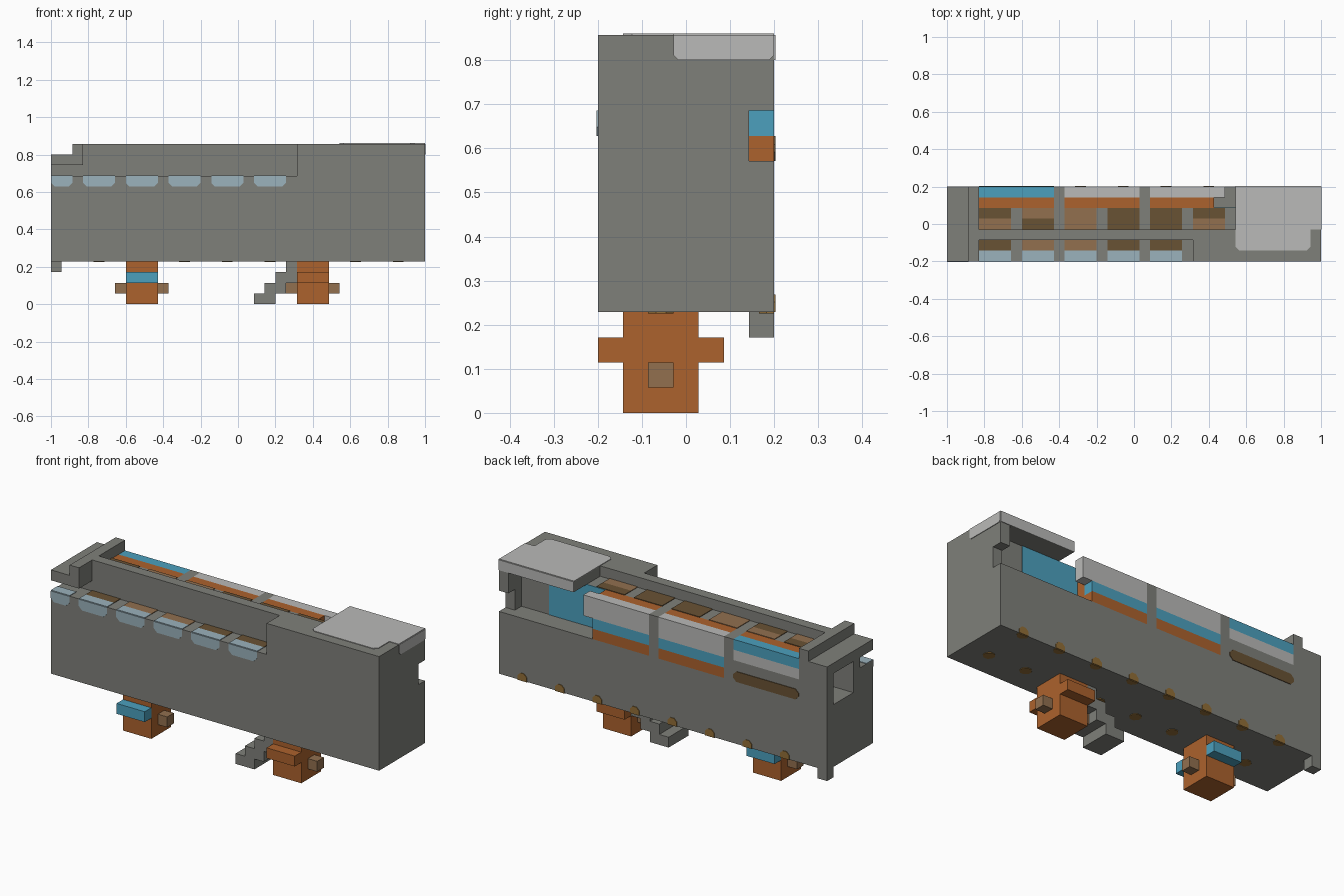
import bpy, bmesh
from mathutils import Vector

if "Cube" in bpy.data.objects:
    bpy.data.objects.remove(bpy.data.objects["Cube"])

U = 2 / 35          # one block of the blocky grid
SKIN = 0.06         # thickness of painted plates, in blocks


def srgb(c):
    return tuple((v / 255 / 12.92) if v < 11 else ((v / 255 + 0.055) / 1.055) ** 2.4 for v in c)


def material(name, *rgb):
    m = bpy.data.materials.new(name)
    m.use_nodes = True
    col = (*srgb(rgb), 1)
    m.diffuse_color = col
    m.node_tree.nodes["Principled BSDF"].inputs["Base Color"].default_value = col
    return m


grey = material("hull_grey", 127, 128, 122)
white = material("panel_white", 186, 186, 184)
blue = material("bright_blue", 76, 160, 190)
pale = material("pale_blue", 155, 178, 188)
orange = material("orange", 172, 98, 45)
tan = material("tan_brown", 146, 112, 79)
dark = material("dark_brown", 105, 82, 52)
amber = material("amber", 146, 110, 55)


def world(x, y, z):
    return Vector(((x - 17.5) * U, (y - 3.5) * U, z * U))


def finish(name, bm, mat):
    bmesh.ops.recalc_face_normals(bm, faces=bm.faces)
    me = bpy.data.meshes.new(name)
    bm.to_mesh(me)
    bm.free()
    me.materials.append(mat)
    ob = bpy.data.objects.new(name, me)
    bpy.context.collection.objects.link(ob)
    return ob


def box(name, mat, x, y, z):
    """Block spanning three (low, high) ranges on the grid."""
    bm = bmesh.new()
    bmesh.ops.create_cube(bm, size=1)
    for v in bm.verts:
        v.co = world(*(r[c > 0] for r, c in zip((x, y, z), v.co)))
    return finish(name, bm, mat)


def plate(name, mat, side, at, a, b, low=0, high=0):
    """Thin painted plate on a plane; low and high chamfer its lower and upper corners."""
    (a0, a1), (b0, b1) = a, b
    pts = [(a0 + low, b0), (a1 - low, b0), (a1, b0 + low), (a1, b1 - high),
           (a1 - high, b1), (a0 + high, b1), (a0, b1 - high), (a0, b0 + low)]
    pts = list(dict.fromkeys(pts))
    out = -SKIN if side in ("front", "bottom") else SKIN

    def place(p, q, d):
        if side in ("front", "back"):
            return world(p, d, q)
        return world(d, p, q) if side == "end" else world(p, q, d)

    bm = bmesh.new()
    inner = [bm.verts.new(place(p, q, at)) for p, q in pts]
    outer = [bm.verts.new(place(p, q, at + out)) for p, q in pts]
    bm.faces.new(inner)
    bm.faces.new(outer)
    for i in range(len(pts)):
        j = (i + 1) % len(pts)
        bm.faces.new((inner[i], inner[j], outer[j], outer[i]))
    return finish(name, bm, mat)


# Hull and raised structure
box("hull", grey, (0, 35), (0, 7), (4, 10))
box("front_rail", grey, (0, 35), (0, 3), (10, 12))
box("front_upper_wall", grey, (3, 23), (2, 3), (12, 15))
box("front_shoulder", grey, (23, 27), (0, 3), (12, 15))
box("cabin_core_lower", grey, (23, 35), (3, 5), (10, 12))
box("cabin_core", grey, (27, 35), (0, 5), (12, 14))
box("cabin_end_wall", grey, (34, 35), (5, 6), (10, 14))
box("cabin_end_hook", grey, (34, 35), (6, 7), (12, 14))
box("cabin_roof", grey, (27, 35), (0, 7), (14, 15))
box("inner_deck", grey, (3, 27), (3, 5), (12, 14))
box("inner_deck_base", grey, (3, 23), (3, 5), (10, 12))

# Open end frame
box("end_plate", grey, (0, 3), (0, 7), (13, 14))
box("end_bar", grey, (2, 3), (0, 7), (14, 15))
box("end_inner_post", grey, (0, 3), (2, 3), (12, 13))
box("end_corner_post", grey, (0, 3), (6, 7), (10, 13))
box("corner_foot", grey, (0, 1), (6, 7), (3, 4))

# White paint on the cabin roof
plate("roof_paint", white, "top", 15, (27, 34), (1, 7), low=0.35)
plate("roof_paint_edge", white, "top", 15, (34, 35), (3, 7))
plate("roof_paint_back", white, "back", 7, (27, 35), (14, 15))
plate("roof_paint_end", white, "end", 35, (3, 7), (14, 15), low=0.2)
plate("recess_panel", blue, "back", 5, (25, 31), (10, 14))

# Back windows, from the cabin towards the open end
for i, x0 in enumerate((19, 11)):
    x1 = x0 + 7
    strip = (x0, x1 - 1 if i == 0 else x1)
    box(f"window_{i}_inner", orange, strip, (5, 6), (10, 14))
    box(f"window_{i}_sill", orange, strip, (6, 7), (10, 11))
    box(f"window_{i}_stripe", blue, strip, (6, 7), (11, 12))
    box(f"window_{i}_pane", white, (x0, x1), (6, 7), (12, 14))
box("window_2_inner", orange, (3, 10), (5, 6), (10, 14))
box("window_2_sill", grey, (3, 10), (6, 7), (10, 12))
box("window_2_pane", white, (3, 10), (6, 7), (12, 13))
box("window_2_top", blue, (3, 10), (6, 7), (13, 14))
plate("window_2_strip", dark, "back", 7, (3, 10), (10, 11), low=0.35, high=0.35)
for x0 in (10, 18):
    box("window_pillar", grey, (x0, x0 + 1), (5, 7), (10, 14))

# Front panes with brown ledges behind them
plate("front_pane_end", pale, "front", 0, (0, 2), (11, 12), low=0.35)
plate("front_pane_end_top", pale, "top", 12, (0, 2), (0, 1))
for i, shade in enumerate((dark, tan, tan, dark, dark)):
    span = (3 + 4 * i, 6 + 4 * i)
    plate("front_pane", pale, "front", 0, span, (11, 12), low=0.35)
    plate("front_pane_top", pale, "top", 12, span, (0, 1))
    plate("front_ledge", shade, "top", 12, span, (1, 2))

# Two rows of brown deck tiles
rows = {3: (tan, dark, tan, dark, dark, tan), 4: (dark, tan, tan, dark, dark, dark)}
for y0, shades in rows.items():
    for i, shade in enumerate(shades):
        plate("deck_tile", shade, "top", 14, (3 + 4 * i, 6 + 4 * i), (y0, y0 + 1))

# Amber lamps along the lower back edge and the underside
for i in range(8):
    c = 4.5 + 4 * i
    plate("edge_lamp", amber, "back", 7, (c - 0.5, c + 0.5), (4, 4.7), high=0.3)
    plate("edge_lamp_under", amber, "bottom", 4, (c - 0.5, c + 0.5), (6.4, 7), low=0.3)
    if not (6 < c < 11 or 21 < c < 27):
        plate("under_lamp", amber, "bottom", 4, (c - 0.5, c + 0.5), (2, 3), low=0.3, high=0.3)

# Two legs with cross blocks and hubs
for x0, cross in ((7, blue), (23, orange)):
    box("leg", orange, (x0, x0 + 3), (1, 4), (0, 4))
    box("leg_cross_front", cross, (x0, x0 + 3), (0, 1), (2, 3))
    box("leg_cross_back", cross, (x0, x0 + 3), (4, 5), (2, 3))
    box("leg_hub_right", tan, (x0 - 1, x0), (2, 3), (1, 2))
    box("leg_hub_left", tan, (x0 + 3, x0 + 4), (2, 3), (1, 2))

# Boarding steps
for i in range(4):
    box("step", grey, (19 + i, min(21 + i, 23)), (1, 4), (i, i + 1))
